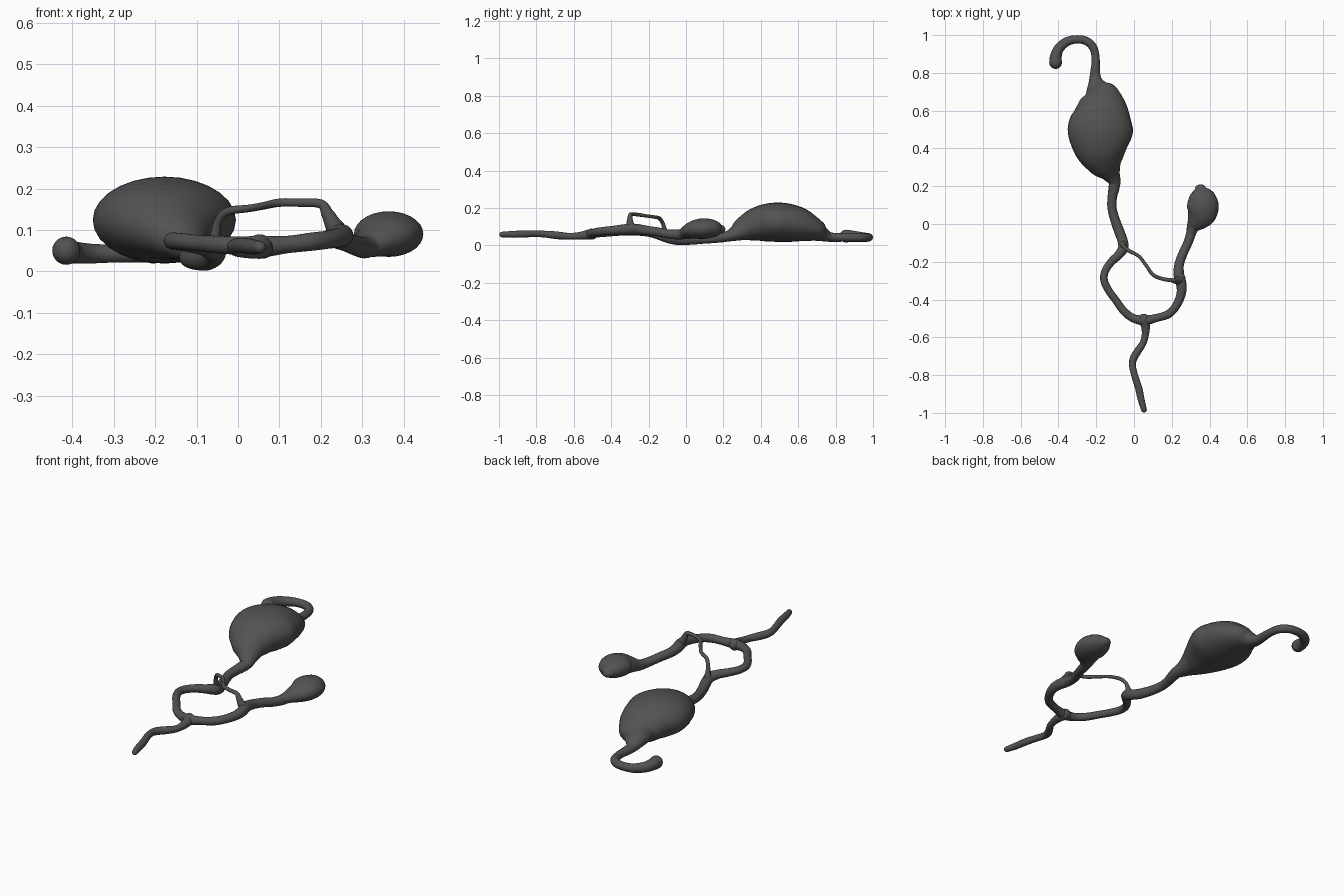
import bpy, bmesh, math
from mathutils import Vector

SIDES = 28
STEPS = 6

grey = bpy.data.materials.new("dark grey")
grey.diffuse_color = (0.085, 0.085, 0.085, 1)


def spline(pts):
    """Smooth (x, y, z, half width, half height) rows with a Catmull-Rom curve."""
    p = [pts[0]] + pts + [pts[-1]]
    rows = []
    for i in range(1, len(p) - 2):
        for s in range(STEPS):
            t = s / STEPS
            rows.append([0.5 * (2 * b + (c - a) * t + (2 * a - 5 * b + 4 * c - d) * t * t
                                + (3 * b - a - 3 * c + d) * t ** 3)
                         for a, b, c, d in zip(*p[i - 1:i + 3])])
    return rows + [list(pts[-1])]


def tube(name, pts):
    """Loft elliptical rings along a path; rounded caps close both ends."""
    pts = [q if len(q) == 5 else (*q, q[3]) for q in pts]
    rows = spline(pts)
    n = len(rows)
    rings = []
    for i, r in enumerate(rows):
        t = (Vector(rows[min(i + 1, n - 1)][:3]) - Vector(rows[max(i - 1, 0)][:3])).normalized()
        rings.append((Vector(r[:3]), t, r[3], r[4]))

    def cap(ring, sign):
        c, t, w, h = ring
        return [(c + t * sign * min(w, h) * math.sin(a), t, w * math.cos(a), h * math.cos(a))
                for a in (0.4, 0.8, 1.15, 1.45)]
    rings = cap(rings[0], -1)[::-1] + rings + cap(rings[-1], 1)

    bm = bmesh.new()
    loops = []
    for c, t, w, h in rings:
        side = t.cross(Vector((0, 0, 1))).normalized()
        up = side.cross(t)
        loops.append([bm.verts.new(c + side * w * math.cos(a) + up * h * math.sin(a))
                      for a in (2 * math.pi * k / SIDES for k in range(SIDES))])
    for a, b in zip(loops, loops[1:]):
        for k in range(SIDES):
            j = (k + 1) % SIDES
            bm.faces.new((a[k], a[j], b[j], b[k]))
    bm.faces.new(loops[0])
    bm.faces.new(loops[-1])
    bmesh.ops.recalc_face_normals(bm, faces=bm.faces)
    for f in bm.faces:
        f.smooth = True
    me = bpy.data.meshes.new(name)
    bm.to_mesh(me)
    bm.free()
    me.materials.append(grey)
    ob = bpy.data.objects.new(name, me)
    bpy.context.collection.objects.link(ob)
    return ob


# Large sac with its two necks
tube("large_sac", [
    (-0.205, 0.83, 0.043, 0.023), (-0.205, 0.77, 0.045, 0.032, 0.026),
    (-0.195, 0.725, 0.062, 0.058, 0.042), (-0.178, 0.68, 0.085, 0.103, 0.066),
    (-0.172, 0.60, 0.112, 0.143, 0.094), (-0.178, 0.50, 0.124, 0.173, 0.105),
    (-0.172, 0.40, 0.117, 0.146, 0.096), (-0.150, 0.32, 0.092, 0.098, 0.069),
    (-0.122, 0.265, 0.064, 0.052, 0.041), (-0.103, 0.22, 0.048, 0.032, 0.028),
    (-0.108, 0.17, 0.040, 0.026)])

# Curled hook at the far end of the sac
tube("curled_hook", [
    (-0.205, 0.81, 0.043, 0.024), (-0.203, 0.88, 0.042, 0.021), (-0.218, 0.938, 0.043, 0.022),
    (-0.258, 0.971, 0.043, 0.022), (-0.31, 0.977, 0.043, 0.022), (-0.358, 0.964, 0.043, 0.024),
    (-0.398, 0.928, 0.046, 0.027), (-0.414, 0.885, 0.049, 0.031), (-0.415, 0.855, 0.05, 0.034)])

# Stem from the sac down to the loop
tube("sac_stem", [
    (-0.105, 0.21, 0.046, 0.028), (-0.115, 0.14, 0.037, 0.025), (-0.117, 0.09, 0.033, 0.024),
    (-0.103, 0.03, 0.029, 0.025), (-0.078, -0.04, 0.029, 0.027), (-0.060, -0.09, 0.038, 0.027),
    (-0.058, -0.13, 0.052, 0.027), (-0.085, -0.168, 0.062, 0.023)])

# Loop around the front
tube("front_loop", [
    (-0.060, -0.14, 0.054, 0.024), (-0.085, -0.168, 0.062, 0.023), (-0.122, -0.203, 0.068, 0.021),
    (-0.153, -0.25, 0.072, 0.020), (-0.158, -0.30, 0.074, 0.020), (-0.132, -0.355, 0.072, 0.020),
    (-0.095, -0.405, 0.068, 0.020), (-0.055, -0.46, 0.065, 0.021), (-0.005, -0.498, 0.062, 0.022),
    (0.055, -0.510, 0.060, 0.026), (0.12, -0.497, 0.065, 0.021), (0.18, -0.478, 0.072, 0.022),
    (0.22, -0.438, 0.077, 0.022), (0.247, -0.38, 0.082, 0.024), (0.252, -0.33, 0.086, 0.027),
    (0.24, -0.28, 0.088, 0.029)])

# Stem to the small bulb
tube("bulb_stem", [
    (0.247, -0.31, 0.087, 0.027), (0.237, -0.265, 0.087, 0.028), (0.240, -0.21, 0.080, 0.025),
    (0.262, -0.15, 0.072, 0.024), (0.285, -0.10, 0.062, 0.024), (0.302, -0.05, 0.058, 0.026),
    (0.31, -0.02, 0.060, 0.028)])

# Small bulb
tube("small_bulb", [
    (0.302, -0.05, 0.058, 0.026), (0.312, -0.018, 0.062, 0.034, 0.029),
    (0.334, 0.015, 0.074, 0.058, 0.040), (0.355, 0.05, 0.085, 0.078, 0.050),
    (0.364, 0.09, 0.090, 0.084, 0.055), (0.361, 0.13, 0.090, 0.077, 0.051),
    (0.355, 0.165, 0.088, 0.058, 0.040), (0.351, 0.187, 0.086, 0.030, 0.023)])

# Trailing tail
tube("tail", [
    (0.052, -0.505, 0.060, 0.030), (0.061, -0.54, 0.055, 0.024), (0.060, -0.585, 0.050, 0.019),
    (0.048, -0.63, 0.049, 0.018), (0.022, -0.67, 0.052, 0.020), (-0.002, -0.71, 0.056, 0.020),
    (-0.008, -0.75, 0.060, 0.018), (0.006, -0.81, 0.063, 0.018), (0.025, -0.87, 0.061, 0.019),
    (0.038, -0.93, 0.059, 0.018), (0.053, -0.983, 0.058, 0.015)])

# Thin raised strand bridging the loop
tube("thin_bridge", [
    (-0.058, -0.105, 0.050, 0.022), (-0.055, -0.115, 0.085, 0.013), (-0.048, -0.125, 0.120, 0.010),
    (-0.025, -0.143, 0.145, 0.010), (0.025, -0.170, 0.152, 0.009), (0.060, -0.213, 0.158, 0.009),
    (0.10, -0.268, 0.166, 0.010), (0.15, -0.290, 0.166, 0.010), (0.20, -0.298, 0.163, 0.011),
    (0.216, -0.300, 0.140, 0.015), (0.232, -0.298, 0.110, 0.021), (0.248, -0.290, 0.088, 0.025)])
